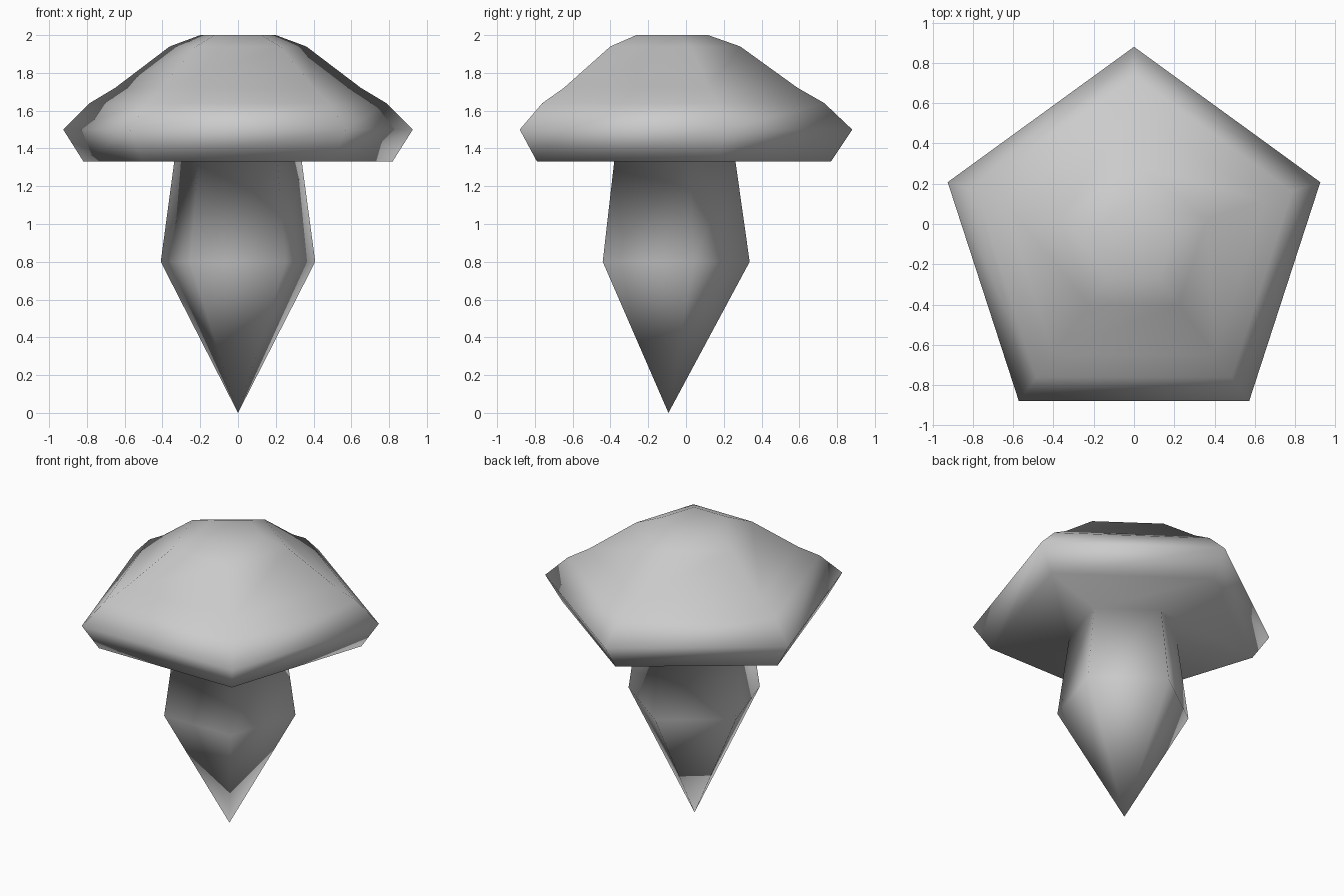
import bpy
import bmesh
from math import cos, sin, tau, pi

cube = bpy.data.objects.get("Cube")
if cube:
    bpy.data.objects.remove(cube, do_unlink=True)

SIDES = 5
CENTRE_Y = -0.093

grey = bpy.data.materials.new("plain grey")
grey.use_nodes = True
colour = (0.6, 0.6, 0.6, 1.0)
grey.diffuse_color = colour
grey.node_tree.nodes["Principled BSDF"].inputs["Base Color"].default_value = colour

# Profile from the stem up to the crown: (radius, height)
stem = [(0.43, 0.8), (0.355, 1.33)]
cap = [(0.86, 1.33), (0.973, 1.5), (0.825, 1.64),
       (0.685, 1.72), (0.38, 1.94), (0.21, 2.0)]

bm = bmesh.new()


def ring(radius, z):
    """A pentagon of vertices with one corner at the back."""
    angles = [pi / 2 + tau * i / SIDES for i in range(SIDES)]
    return [bm.verts.new((radius * cos(a), CENTRE_Y + radius * sin(a), z))
            for a in angles]


rings = [ring(r, z) for r, z in stem + cap]
tip = bm.verts.new((0, CENTRE_Y, 0))

for i in range(SIDES):
    j = (i + 1) % SIDES
    # Pointed foot
    bm.faces.new((tip, rings[0][j], rings[0][i]))
    # Stem, underside and cap walls
    for low, high in zip(rings, rings[1:]):
        bm.faces.new((low[i], low[j], high[j], high[i]))
# Flat crown
bm.faces.new(rings[-1])

bmesh.ops.recalc_face_normals(bm, faces=bm.faces)
for face in bm.faces:
    face.smooth = True

mesh = bpy.data.meshes.new("mushroom")
bm.to_mesh(mesh)
bm.free()
mesh.materials.append(grey)
mushroom = bpy.data.objects.new("mushroom", mesh)
bpy.context.collection.objects.link(mushroom)
